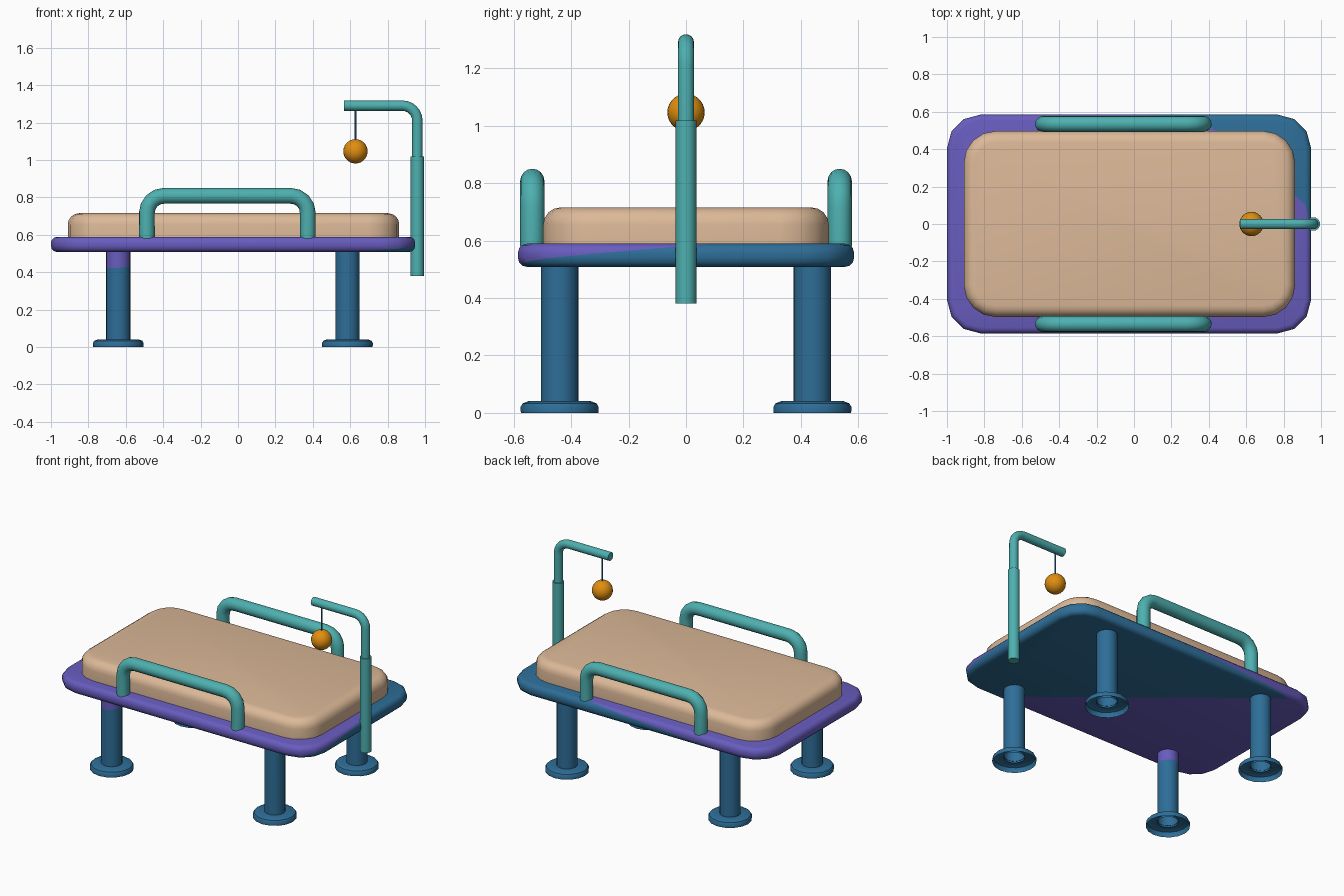
import bpy, bmesh, math
from mathutils import Vector

if "Cube" in bpy.data.objects:
    bpy.data.objects.remove(bpy.data.objects["Cube"])


def material(name, rgb):
    m = bpy.data.materials.new(name)
    lin = [(c / 255 / 12.92) if c < 11 else ((c / 255 + 0.055) / 1.055) ** 2.4 for c in rgb]
    m.diffuse_color = (*lin, 1)
    m.use_nodes = True
    m.node_tree.nodes["Principled BSDF"].inputs["Base Color"].default_value = m.diffuse_color
    return m


TEAL = material("teal", (78, 176, 176))
TAN = material("tan", (220, 185, 152))
PURPLE = material("purple", (104, 92, 190))
BLUE = material("blue", (46, 110, 152))
ORANGE = material("orange", (224, 142, 16))

# slanted boundary between purple (above) and blue (below)
PLANE_CO = Vector((0.9, 0.13, 0.59))
PLANE_NO = Vector((-0.072, -0.088, 1)).normalized()


def finish(name, bm, mats, split=False, solid=True, angle=40):
    if split:
        geom = bm.verts[:] + bm.edges[:] + bm.faces[:]
        bmesh.ops.bisect_plane(bm, geom=geom, plane_co=PLANE_CO, plane_no=PLANE_NO)
        for f in bm.faces:
            above = (f.calc_center_median() - PLANE_CO).dot(PLANE_NO) > 0
            f.material_index = 0 if above else 1
    if solid:
        bmesh.ops.recalc_face_normals(bm, faces=bm.faces[:])
    me = bpy.data.meshes.new(name)
    bm.to_mesh(me)
    bm.free()
    for m in mats:
        me.materials.append(m)
    ob = bpy.data.objects.new(name, me)
    bpy.context.collection.objects.link(ob)
    bpy.ops.object.select_all(action='DESELECT')
    ob.select_set(True)
    bpy.context.view_layer.objects.active = ob
    bpy.ops.object.shade_smooth_by_angle(angle=math.radians(angle))
    return ob


def loft(rings, cap_start=True, cap_end=True):
    bm = bmesh.new()
    vr = [[bm.verts.new(p) for p in r] for r in rings]
    n = len(vr[0])
    for a, b in zip(vr, vr[1:]):
        for i in range(n):
            bm.faces.new((a[i], a[(i + 1) % n], b[(i + 1) % n], b[i]))
    if cap_start:
        bm.faces.new(vr[0][::-1])
    if cap_end:
        bm.faces.new(vr[-1])
    return bm


def rounded_rect(x0, x1, y0, y1, r, inset, z, segs):
    pts = []
    for k, (cx, cy) in enumerate([(x1 - r, y1 - r), (x0 + r, y1 - r),
                                  (x0 + r, y0 + r), (x1 - r, y0 + r)]):
        for i in range(segs + 1):
            a = math.pi / 2 * (k + i / segs)
            pts.append((cx + (r - inset) * math.cos(a), cy + (r - inset) * math.sin(a), z))
    return pts


def lathe(profile, x, y, sides, **kw):
    return loft([[(x + r * math.cos(2 * math.pi * i / sides),
                   y + r * math.sin(2 * math.pi * i / sides), z) for i in range(sides)]
                 for r, z in profile], **kw)


def arc(cx, cz, r, a0, a1, n):
    return [(cx + r * math.cos(math.radians(a0 + (a1 - a0) * i / n)),
             cz + r * math.sin(math.radians(a0 + (a1 - a0) * i / n))) for i in range(n + 1)]


def tube(path, y, r, sides=16):
    """Sweep a circle along a path in the xz plane."""
    rings = []
    for i, (x, z) in enumerate(path):
        d0 = Vector(path[i]) - Vector(path[i - 1]) if i else Vector(path[1]) - Vector(path[0])
        d1 = Vector(path[i + 1]) - Vector(path[i]) if i < len(path) - 1 else d0
        t = (d0.normalized() + d1.normalized()).normalized()
        nx, nz = -t.y, t.x
        ring = []
        for k in range(sides):
            a = 2 * math.pi * k / sides
            c, s = r * math.cos(a), r * math.sin(a)
            ring.append((x + nx * c, y + s, z + nz * c))
        rings.append(ring)
    return loft(rings)


# bed frame: rounded slab with soft upper and lower edges
quarter = [math.pi / 2 * i / 3 for i in range(4)]
R = 0.032
layers = [(R * (1 - math.sin(a)), 0.508 + R * (1 - math.cos(a))) for a in quarter]
layers += [(R * (1 - math.cos(a)), 0.589 - R * (1 - math.sin(a))) for a in quarter]
finish("bed_frame", loft([rounded_rect(-1.0, 0.947, -0.585, 0.585, 0.18, i, z, 3)
                          for i, z in layers]), [PURPLE, BLUE], split=True)

# mattress with rounded top edge
R = 0.06
layers = [(0, 0.58)] + [(R * (1 - math.cos(math.pi / 8 * i)), 0.715 - R * (1 - math.sin(math.pi / 8 * i)))
                        for i in range(5)]
finish("mattress", loft([rounded_rect(-0.91, 0.862, -0.497, 0.497, 0.17, i, z, 4)
                         for i, z in layers]), [TAN])

# legs and hollow flared feet
for lx, xn in ((-0.64, "left"), (0.585, "right")):
    for ly, yn in ((-0.44, "front"), (0.44, "back")):
        finish(f"{yn}_{xn}_leg", lathe([(0.065, 0.03), (0.065, 0.515)], lx, ly, 20,
                                       cap_start=False), [PURPLE, BLUE], split=True)
        finish(f"{yn}_{xn}_foot",
               lathe([(0.135, 0), (0.136, 0.02), (0.129, 0.033), (0.108, 0.041), (0.063, 0.041)],
                     lx, ly, 16, cap_start=False, cap_end=False), [BLUE], solid=False)

# side rails
rail = [(-0.487, 0.58)] + arc(-0.397, 0.718, 0.09, 180, 90, 4) \
    + arc(0.283, 0.718, 0.09, 90, 0, 4) + [(0.373, 0.58)]
for y, yn in ((-0.535, "front"), (0.535, "back")):
    finish(f"{yn}_rail", tube(rail, y, 0.042), [TEAL])

# pole and bent arm
finish("pole", tube([(0.959, 0.38), (0.959, 1.018)], 0, 0.036), [TEAL])
arm = [(0.959, 1.0)] + arc(0.879, 1.21, 0.08, 0, 90, 6) + [(0.566, 1.29)]
finish("arm", tube(arm, 0, 0.028), [TEAL])

# hanging cord and ball
finish("cord", tube([(0.628, 1.08), (0.628, 1.28)], 0, 0.005, 8), [BLUE])
bm = bmesh.new()
bmesh.ops.create_uvsphere(bm, u_segments=24, v_segments=14, radius=0.065)
bmesh.ops.translate(bm, verts=bm.verts[:], vec=(0.628, 0, 1.046))
finish("ball", bm, [ORANGE])
